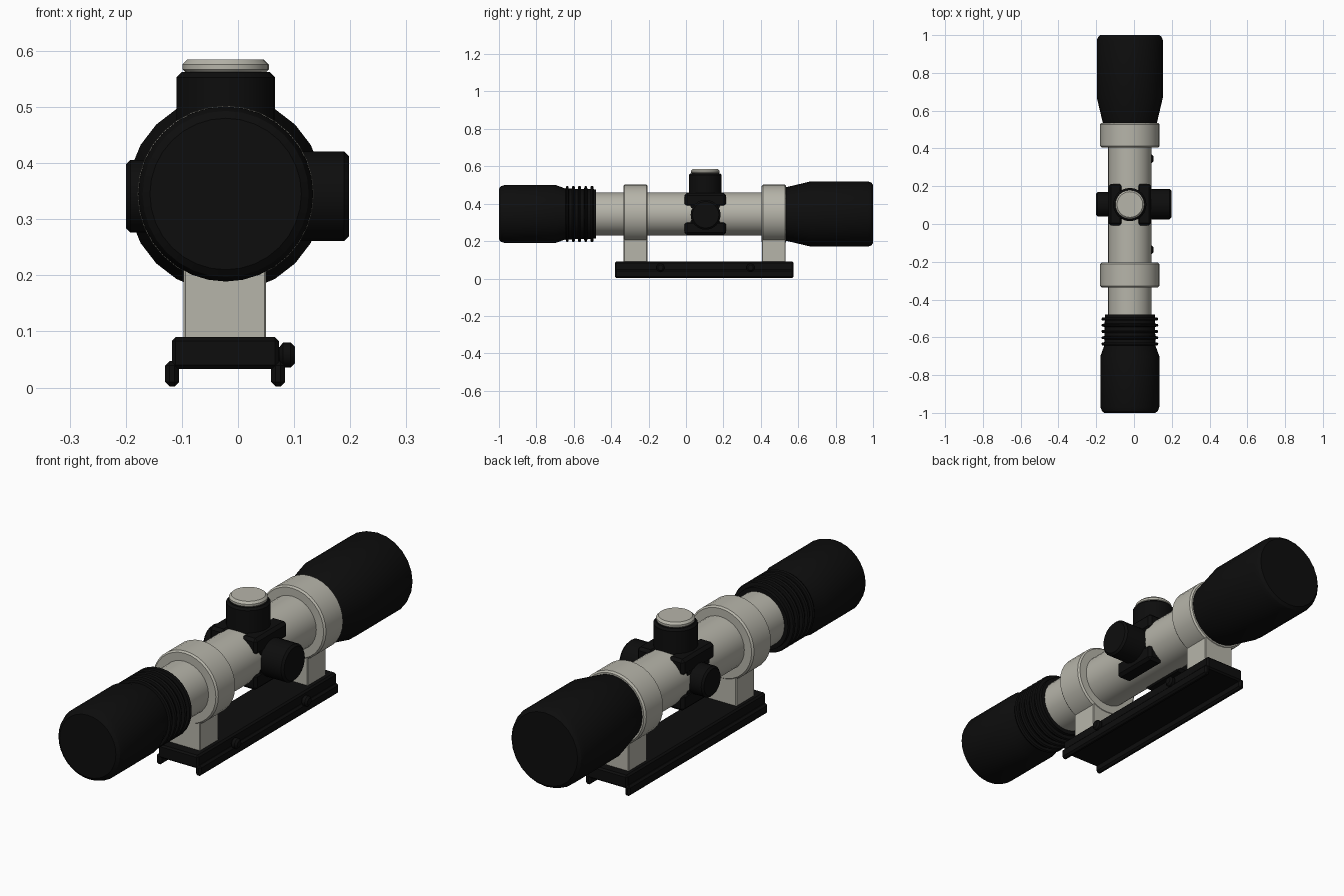
import bpy, bmesh, math
from mathutils import Matrix, Vector

cube = bpy.data.objects.get("Cube")
if cube:
    bpy.data.objects.remove(cube, do_unlink=True)

CX, CZ = -0.022, 0.345      # optical axis
TY = 0.103                  # adjustment turret position


def material(name, rgb, rough):
    m = bpy.data.materials.new(name)
    m.use_nodes = True
    m.diffuse_color = (*rgb, 1)
    bsdf = m.node_tree.nodes["Principled BSDF"]
    bsdf.inputs["Base Color"].default_value = (*rgb, 1)
    bsdf.inputs["Roughness"].default_value = rough
    return m


black = material("matte black", (0.004, 0.004, 0.004), 0.7)
grey = material("warm light grey", (0.47, 0.46, 0.40), 0.6)


def finish(name, bm, mat, bevel=0.0):
    bmesh.ops.recalc_face_normals(bm, faces=bm.faces)
    mesh = bpy.data.meshes.new(name)
    bm.to_mesh(mesh)
    bm.free()
    ob = bpy.data.objects.new(name, mesh)
    bpy.context.collection.objects.link(ob)
    mesh.materials.append(mat)
    if bevel:
        mod = ob.modifiers.new("Bevel", "BEVEL")
        mod.width = bevel
        mod.segments = 1
    return ob


def lathe(name, profile, axis, origin, mat, sides=24, closed=False):
    """Spin (radius, distance) pairs around an axis through origin."""
    turn = Vector((0, 0, 1)).rotation_difference(Vector(axis)).to_matrix().to_4x4()
    place = Matrix.Translation(origin) @ turn
    bm = bmesh.new()
    rings = []
    for r, d in profile:
        angles = [2 * math.pi * i / sides for i in range(sides)]
        rings.append([bm.verts.new(place @ Vector((r * math.cos(a), r * math.sin(a), d)))
                      for a in angles])
    pairs = list(zip(rings, rings[1:]))
    if closed:
        pairs.append((rings[-1], rings[0]))
    else:
        bm.faces.new(rings[0])
        bm.faces.new(rings[-1])
    for a, b in pairs:
        for i in range(sides):
            j = (i + 1) % sides
            bm.faces.new((a[i], a[j], b[j], b[i]))
    ob = finish(name, bm, mat)
    bpy.ops.object.select_all(action="DESELECT")
    ob.select_set(True)
    bpy.context.view_layer.objects.active = ob
    bpy.ops.object.shade_smooth_by_angle(angle=math.radians(25))
    return ob


def box(name, x, y, z, mat, bevel=0.0):
    bm = bmesh.new()
    bmesh.ops.create_cube(bm, size=1)
    for v in bm.verts:
        v.co = [(lo + hi) / 2 + c * (hi - lo) for c, (lo, hi) in zip(v.co, (x, y, z))]
    return finish(name, bm, mat, bevel)


def knob(name, r, start, end, axis, origin, mat, chamfer, sides=24):
    return lathe(name, [(r, start), (r, end - chamfer), (r - chamfer, end)],
                 axis, origin, mat, sides)


ALONG, CENTRE = (0, 1, 0), (CX, 0, CZ)

# Main tube
lathe("main_tube", [(0.115, -0.5), (0.115, 0.55)], ALONG, CENTRE, grey, 32)

# Eyepiece with ribbed focus collar
lathe("eyepiece", [(0.135, -1), (0.148, -0.99), (0.156, -0.968), (0.156, -0.70),
                   (0.136, -0.645), (0.132, -0.48)], ALONG, CENTRE, black, 32)
for i in range(5):
    y = -0.635 + i * 0.033
    lathe(f"focus_rib_{i + 1}", [(0.13, y - 0.009), (0.147, y - 0.007), (0.151, y),
                                 (0.147, y + 0.007), (0.13, y + 0.009)],
          ALONG, CENTRE, black, 32)

# Objective bell
lathe("objective_bell", [(0.142, 0.53), (0.175, 0.67), (0.175, 0.972),
                         (0.168, 0.99), (0.157, 1)], ALONG, CENTRE, black)

# Mounting rings and their posts
for name, y0 in (("rear", -0.335), ("front", 0.405)):
    y1 = y0 + 0.13
    lathe(f"{name}_mount_ring",
          [(0.112, y0), (0.15, y0), (0.157, y0 + 0.007), (0.157, y1 - 0.007),
           (0.15, y1), (0.112, y1)], ALONG, CENTRE, grey, 32, closed=True)
    box(f"{name}_mount_post", (-0.097, 0.05), (y0 + 0.002, y1 - 0.002), (0.08, 0.24), grey, 0.003)

# Turret saddle: core block with four corner bars
box("saddle_core", (-0.132, 0.088), (TY - 0.08, TY + 0.08), (0.24, 0.453), black, 0.005)
for sx, side in ((-1, "right"), (1, "left")):
    for sz, level in ((-1, "lower"), (1, "upper")):
        x, z = CX + sx * 0.076, CZ + sz * 0.076
        box(f"saddle_bar_{level}_{side}", (x - 0.037, x + 0.037), (TY - 0.11, TY + 0.11),
            (z - 0.036, z + 0.036), black, 0.012)

# Turrets
knob("elevation_turret", 0.088, 0.08, 0.217, (0, 0, 1), (CX, TY, CZ), black, 0.009)
lathe("elevation_cap", [(0.068, 0.213), (0.077, 0.222), (0.077, 0.231), (0.068, 0.24)],
      (0, 0, 1), (CX, TY, CZ), grey)
knob("left_turret", 0.08, 0.08, 0.22, (1, 0, 0), (CX, TY + 0.002, 0.341), black, 0.009)
knob("right_turret", 0.065, 0.08, 0.178, (-1, 0, 0), (CX, TY + 0.002, 0.341), black, 0.008)

# Rail base with side lips and clamp screws
Y = (-0.38, 0.575)
box("rail_base", (-0.118, 0.073), Y, (0.033, 0.09), black, 0.007)
for side, x in (("right", -0.1175), ("left", 0.0715)):
    box(f"rail_lip_{side}", (x - 0.0125, x + 0.0125), Y, (0.002, 0.047), black, 0.008)
for i, y in enumerate((-0.137, 0.345)):
    lathe(f"clamp_screw_{i + 1}", [(0.014, 0.06), (0.014, 0.074), (0.022, 0.08),
                                   (0.022, 0.094), (0.014, 0.102)],
          (1, 0, 0), (0, y, 0.058), black, 16)
